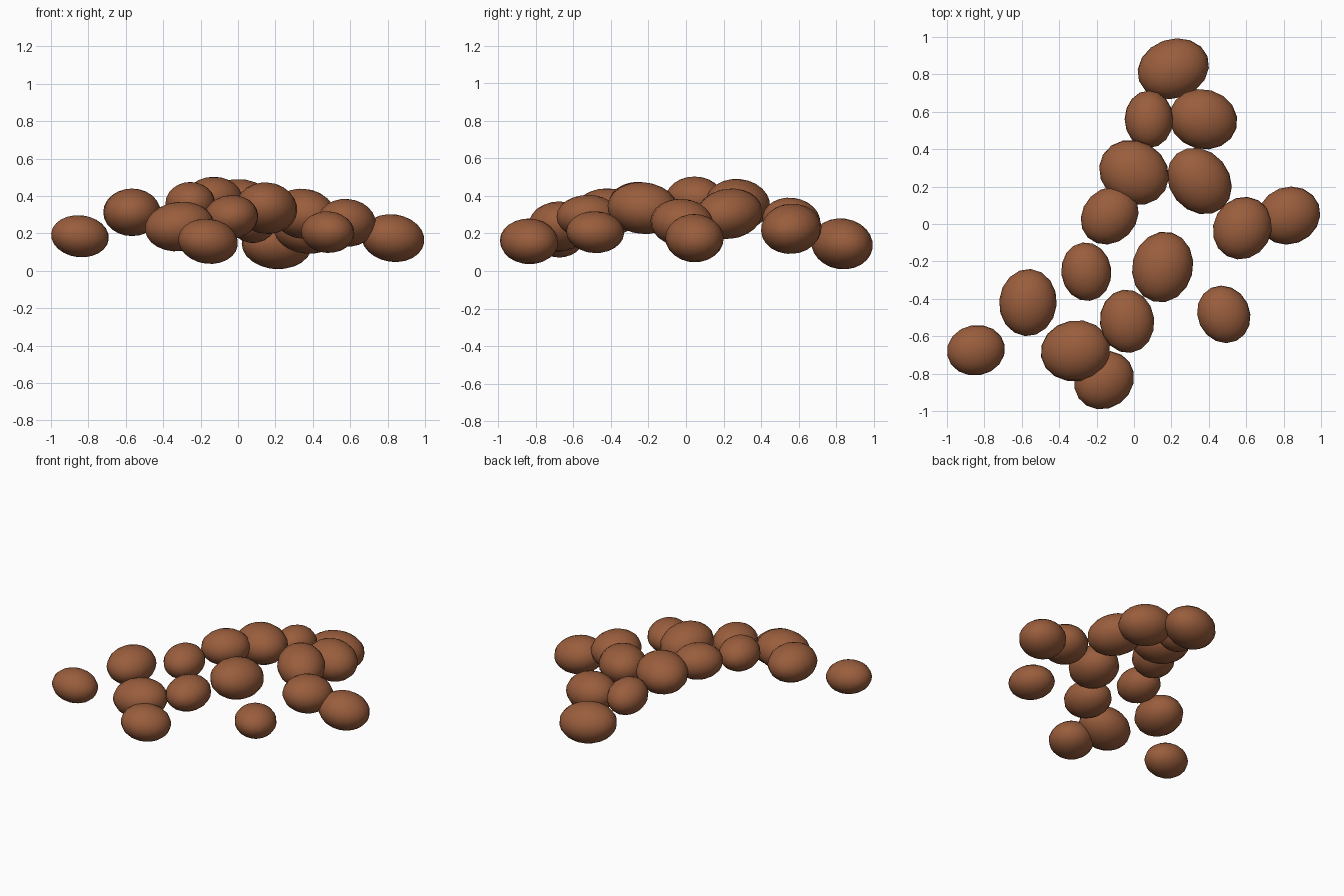
import bpy
from math import radians

cube = bpy.data.objects.get("Cube")
if cube:
    bpy.data.objects.remove(cube, do_unlink=True)

# Single brown colour
brown = bpy.data.materials.new("warm brown")
brown.use_nodes = True
colour = (0.32, 0.11, 0.046, 1)
brown.diffuse_color = colour
brown.node_tree.nodes["Principled BSDF"].inputs["Base Color"].default_value = colour


def nugget(name, centre, radii, tilt_x=0, tilt_y=0, turn=0):
    """Flattened smooth ball, turned about z and then leaned about x and y."""
    bpy.ops.mesh.primitive_uv_sphere_add(segments=16, ring_count=12, location=centre)
    ob = bpy.context.object
    ob.name = name
    ob.data.name = name
    ob.rotation_mode = 'ZXY'
    ob.scale = radii
    ob.rotation_euler = (radians(tilt_x), radians(tilt_y), radians(turn))
    ob.data.materials.append(brown)
    bpy.ops.object.shade_smooth()


# Back cluster
nugget("nugget_back", (0.21, 0.83, 0.145), (0.195, 0.16, 0.135), -8, 0, 20)
nugget("nugget_back_right", (0.08, 0.56, 0.27), (0.13, 0.155, 0.12), -8, 0, 0)
nugget("nugget_back_left", (0.37, 0.56, 0.225), (0.185, 0.16, 0.133), 4, 5, -15)

# Middle of the mound
nugget("nugget_crown_back", (0.0, 0.275, 0.355), (0.192, 0.17, 0.135), -5, 0, -30)
nugget("nugget_crown_left", (0.35, 0.23, 0.305), (0.192, 0.16, 0.133), 6, 5, -50)
nugget("nugget_crown_right", (-0.13, 0.045, 0.383), (0.166, 0.143, 0.12), 0, 0, 45)
nugget("nugget_crown_front", (0.153, -0.23, 0.335), (0.192, 0.163, 0.137), -5, 6, 75)
nugget("nugget_inner_right", (-0.255, -0.255, 0.36), (0.157, 0.134, 0.115), 0, 0, 97)

# Left side
nugget("nugget_far_left", (0.828, 0.045, 0.175), (0.172, 0.153, 0.127), 0, 8, 20)
nugget("nugget_left", (0.58, -0.022, 0.257), (0.172, 0.155, 0.127), -4, 4, 60)
nugget("nugget_front_left", (0.48, -0.483, 0.207), (0.157, 0.14, 0.111), -3, 4, 115)

# Right side and front
nugget("nugget_right", (-0.567, -0.42, 0.313), (0.18, 0.154, 0.127), 0, 0, 85)
nugget("nugget_far_right", (-0.845, -0.675, 0.185), (0.157, 0.135, 0.112), 0, 6, 10)
nugget("nugget_front_centre", (-0.037, -0.52, 0.288), (0.17, 0.146, 0.117), 0, -5, 97)
nugget("nugget_front_right", (-0.313, -0.678, 0.237), (0.188, 0.163, 0.132), 0, -7, 10)
nugget("nugget_front", (-0.16, -0.835, 0.158), (0.168, 0.15, 0.12), 0, 8, 35)
